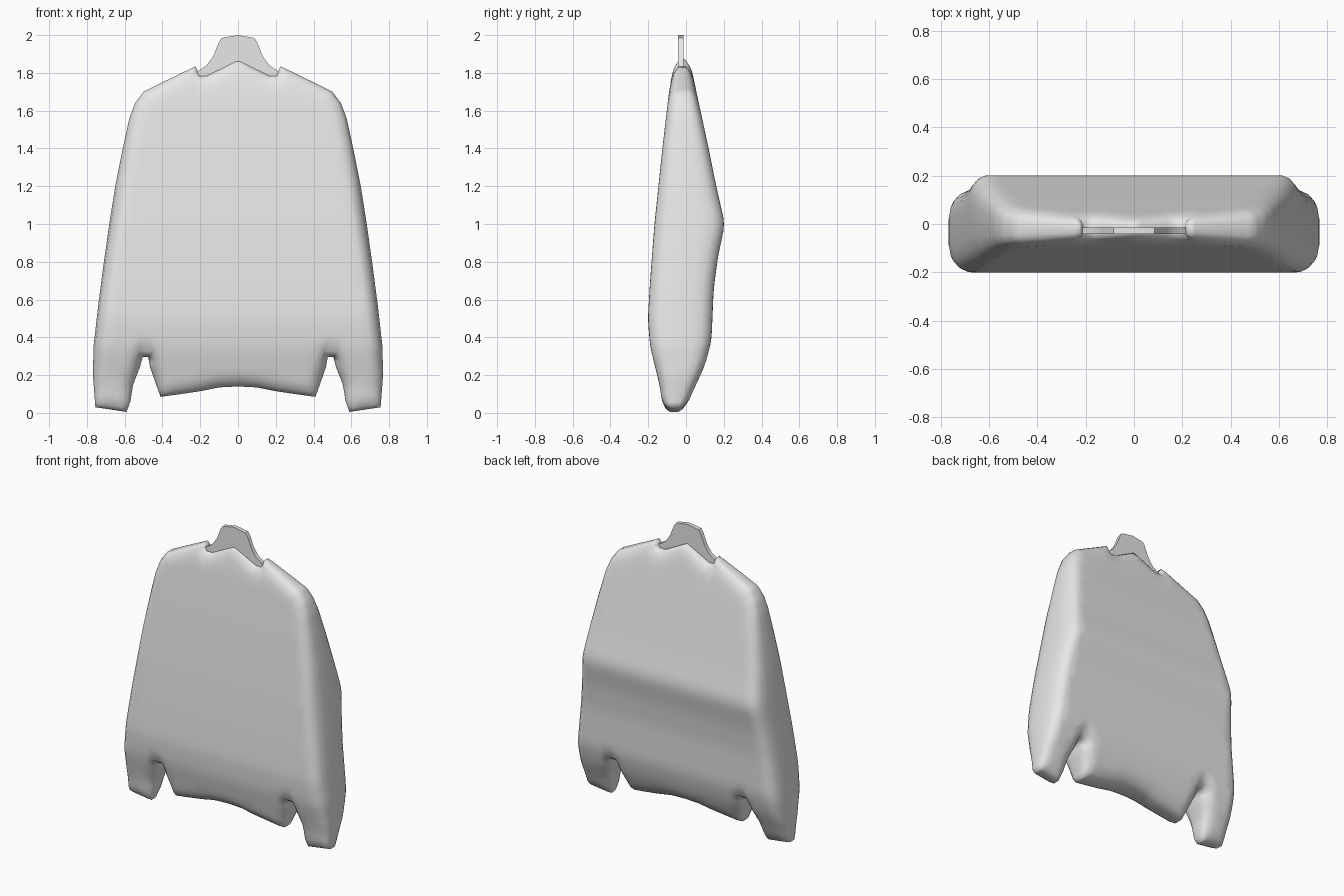
import bpy, bmesh, math
from mathutils import Vector
from mathutils.geometry import delaunay_2d_cdt, intersect_point_line

cube = bpy.data.objects.get("Cube")
if cube:
    bpy.data.objects.remove(cube)


def material(name, value):
    m = bpy.data.materials.new(name)
    m.use_nodes = True
    col = (value, value, value, 1)
    m.diffuse_color = col
    m.node_tree.nodes["Principled BSDF"].inputs["Base Color"].default_value = col
    return m


def finish(bm, name, mat, angle):
    bmesh.ops.recalc_face_normals(bm, faces=bm.faces)
    mesh = bpy.data.meshes.new(name)
    bm.to_mesh(mesh)
    bm.free()
    mesh.materials.append(mat)
    ob = bpy.data.objects.new(name, mesh)
    bpy.context.collection.objects.link(ob)
    bpy.ops.object.select_all(action='DESELECT')
    ob.select_set(True)
    bpy.context.view_layer.objects.active = ob
    bpy.ops.object.shade_smooth_by_angle(angle=math.radians(angle))
    return ob


def mirrored(half):
    """Close a half outline that starts and ends on x = 0."""
    pts = [Vector(p) for p in half]
    return pts + [Vector((-p.x, p.y)) for p in reversed(pts[1:-1])]


def resample(loop, step):
    out = []
    for a, b in zip(loop, loop[1:] + loop[:1]):
        n = max(1, round((b - a).length / step))
        out += [a.lerp(b, i / n) for i in range(n)]
    return out


def edge_distance(p, loop):
    best = 9
    for a, b in zip(loop, loop[1:] + loop[:1]):
        q, t = intersect_point_line(p, a, b)
        q = a.lerp(b, min(1, max(0, t)))
        best = min(best, (p - q.to_2d()).length)
    return best


def inside(p, loop):
    hit = False
    for a, b in zip(loop, loop[1:] + loop[:1]):
        if (a.y > p.y) != (b.y > p.y):
            if p.x < a.x + (p.y - a.y) * (b.x - a.x) / (b.y - a.y):
                hit = not hit
    return hit


def interp(table, z):
    for (z0, v0), (z1, v1) in zip(table, table[1:]):
        if z <= z1:
            t = max(0, (z - z0) / (z1 - z0))
            return v0 + (v1 - v0) * t
    return table[-1][1]


def soft(table, z):
    return sum(interp(table, z + k * 0.02) for k in range(-2, 3)) / 5


# Garment silhouette: hem, sleeve notch, cuff, side, shoulder, neckline
OUTLINE = mirrored([
    (0, .14), (.1, .135), (.2, .115), (.3, .1), (.41, .085), (.43, .14),
    (.465, .24), (.475, .295), (.505, .295), (.52, .24), (.555, .15), (.57, .06),
    (.59, .005), (.755, .03), (.768, .2), (.765, .35), (.74, .57), (.71, .8),
    (.68, 1.01), (.65, 1.2), (.61, 1.4), (.575, 1.56), (.545, 1.64), (.5, 1.7),
    (.4, 1.75), (.225, 1.835), (.205, 1.785), (.165, 1.785), (0, 1.87)])
# Depth of the front and back by height
FRONT = [(0, -.12), (.15, -.14), (.35, -.19), (.5, -.202), (.7, -.19), (1, -.167),
         (1.4, -.125), (1.7, -.09), (1.87, -.06)]
BACK = [(0, -.01), (.1, .03), (.25, .1), (.38, .135), (.65, .146), (.82, .168),
        (1, .206), (1.2, .16), (1.4, .12), (1.7, .055), (1.87, .02)]
ROUND = .075
RIM = .38


def garment(mat):
    loop = resample(OUTLINE, .03)
    n = len(loop)
    pts = list(loop)
    # Rings that follow the edge, then an even grid in the middle
    for d in (.008, .02, .04, .065):
        for i, p in enumerate(loop):
            t = (loop[(i + 1) % n] - loop[i - 1]).normalized()
            q = p + Vector((-t.y, t.x)) * d
            if inside(q, OUTLINE) and edge_distance(q, OUTLINE) > d * .93:
                pts.append(q)
    for i in range(-20, 21):
        for j in range(1, 48):
            q = Vector((i * .04, j * .04))
            if inside(q, OUTLINE) and edge_distance(q, OUTLINE) > .085:
                pts.append(q)
    flat, _, tris, *_ = delaunay_2d_cdt(pts, [], [list(range(n))], 1, 1e-5)

    bm = bmesh.new()
    sides = ([], [])
    for p in flat:
        t = min(1, edge_distance(p, OUTLINE) / ROUND)
        puff = RIM + (1 - RIM) * math.sqrt(1 - (1 - t) ** 2)
        f, b = soft(FRONT, p.y), soft(BACK, p.y)
        mid, half = (f + b) / 2, (b - f) / 2
        for side, sign in zip(sides, (-1, 1)):
            side.append(bm.verts.new((p.x, mid + sign * half * puff, p.y)))
    for side in sides:
        for t in tris:
            bm.faces.new([side[k] for k in t])
    # Side wall joining the front and back panels
    front = set(sides[0])
    back_of = dict(zip(*sides))
    for e in [e for e in bm.edges if e.is_boundary and e.verts[0] in front]:
        a, b = e.verts
        bm.faces.new((a, b, back_of[b], back_of[a]))
    return finish(bm, "sweater", mat, 60)


def hanger(mat):
    shape = mirrored([(0, 1.84), (.16, 1.76), (.21, 1.77), (.225, 1.8), (.165, 1.84),
                      (.13, 1.89), (.1, 1.965), (.085, 1.985), (0, 2)])
    bm = bmesh.new()
    face = bm.faces.new([bm.verts.new((p.x, -.042, p.y)) for p in shape])
    ext = bmesh.ops.extrude_face_region(bm, geom=[face], use_keep_orig=True)
    moved = [v for v in ext["geom"] if isinstance(v, bmesh.types.BMVert)]
    bmesh.ops.translate(bm, verts=moved, vec=(0, .028, 0))
    return finish(bm, "hanger", mat, 30)


grey = material("light grey", .8)
garment(grey)
hanger(grey)
